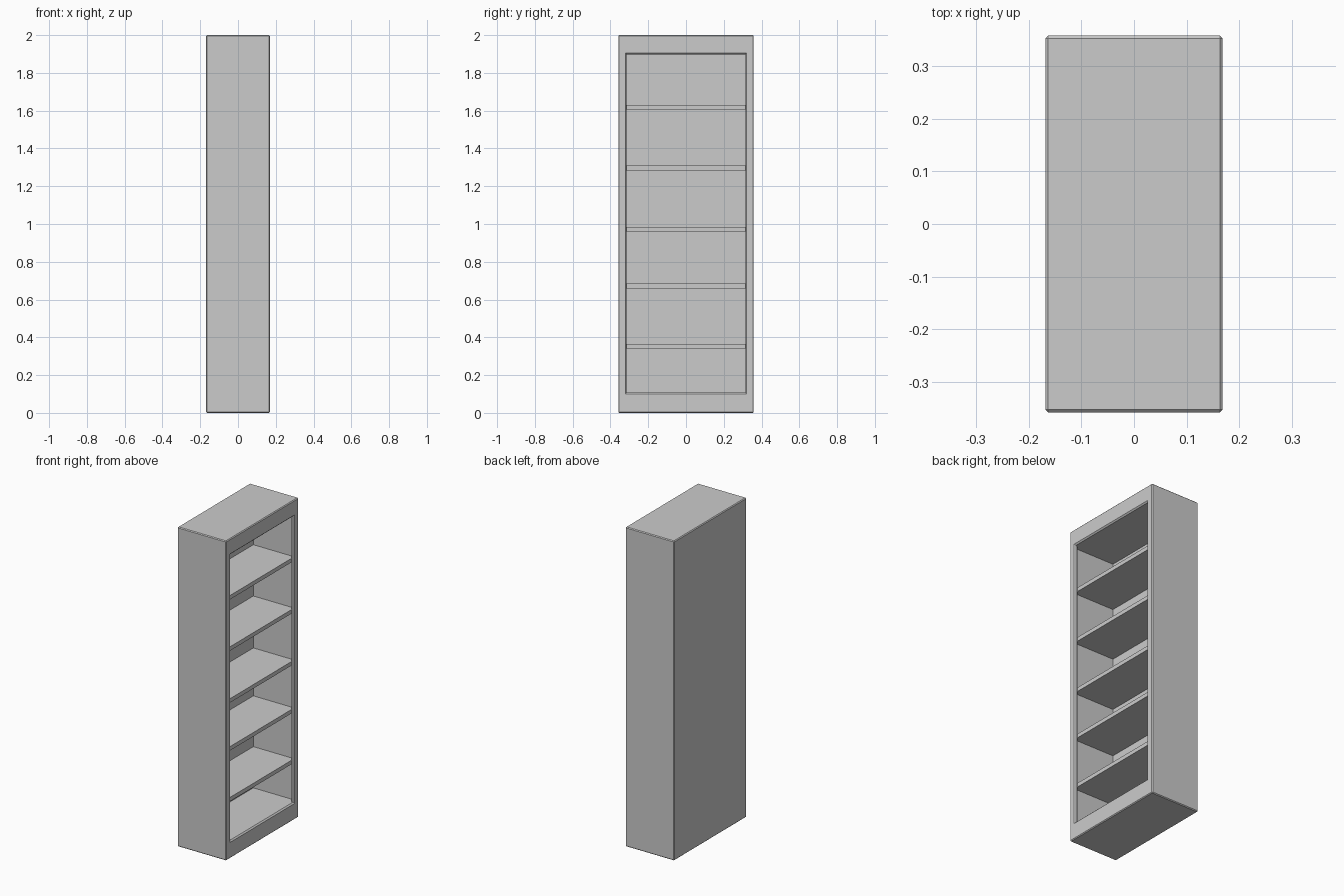
import bpy, bmesh
from mathutils import Vector

if "Cube" in bpy.data.objects:
    bpy.data.objects.remove(bpy.data.objects["Cube"])

W, D, H = 0.337, 0.717, 2.0       # x depth, y width, height
BACK_X = -0.134                   # inner face of the back
OPEN_Y, ROOM_Y = 0.315, 0.343     # half widths of the opening and the interior
IN_Z0, IN_Z1 = 0.108, 1.898
CHAMFER = 0.008
LIP_X = W / 2 - 0.02              # rear of the front frame


def finish(name, bm):
    bmesh.ops.recalc_face_normals(bm, faces=bm.faces[:])
    mesh = bpy.data.meshes.new(name)
    bm.to_mesh(mesh)
    bm.free()
    obj = bpy.data.objects.new(name, mesh)
    bpy.context.collection.objects.link(obj)
    return obj


def box(lo, hi):
    bm = bmesh.new()
    bmesh.ops.create_cube(bm, size=1)
    lo, hi = Vector(lo), Vector(hi)
    for v in bm.verts:
        v.co = Vector(hi[i] if v.co[i] > 0 else lo[i] for i in range(3))
    return bm


def place_ring(face, x, half_y, grow=0):
    """Fit a rectangular face to a half width and the opening height at depth x."""
    mid = face.calc_center_median()
    for v in face.verts:
        y = half_y if v.co.y > mid.y else -half_y
        z = IN_Z1 + grow if v.co.z > mid.z else IN_Z0 - grow
        v.co = (x, y, z)


# Carcass: bevelled block with a chamfered opening in the +x face,
# widening behind the front frame into the interior
bm = box((-W / 2, -D / 2, 0), (W / 2, D / 2, H))
bmesh.ops.bevel(bm, geom=bm.edges[:], offset=0.005, segments=1, affect='EDGES')
front = max(bm.faces, key=lambda f: f.calc_center_median().x)
bmesh.ops.inset_region(bm, faces=[front], thickness=0.03)
place_ring(front, W / 2, OPEN_Y + CHAMFER * 0.7, CHAMFER)
for x, half_y in ((W / 2 - CHAMFER, OPEN_Y), (LIP_X, OPEN_Y),
                  (LIP_X, ROOM_Y), (BACK_X, ROOM_Y)):
    front = bmesh.ops.extrude_discrete_faces(bm, faces=[front])["faces"][0]
    place_ring(front, x, half_y)
# Remove the zero-area strips where the interior only widens sideways
bmesh.ops.dissolve_degenerate(bm, dist=1e-5, edges=bm.edges[:])
finish("bookcase_carcass", bm)

# Shelves, sitting behind the front frame
for i, top in enumerate((0.366, 0.684, 0.984, 1.309, 1.630)):
    bm = box((BACK_X, -ROOM_Y, top - 0.025), (LIP_X, ROOM_Y, top))
    finish(f"shelf_{i + 1}", bm)
